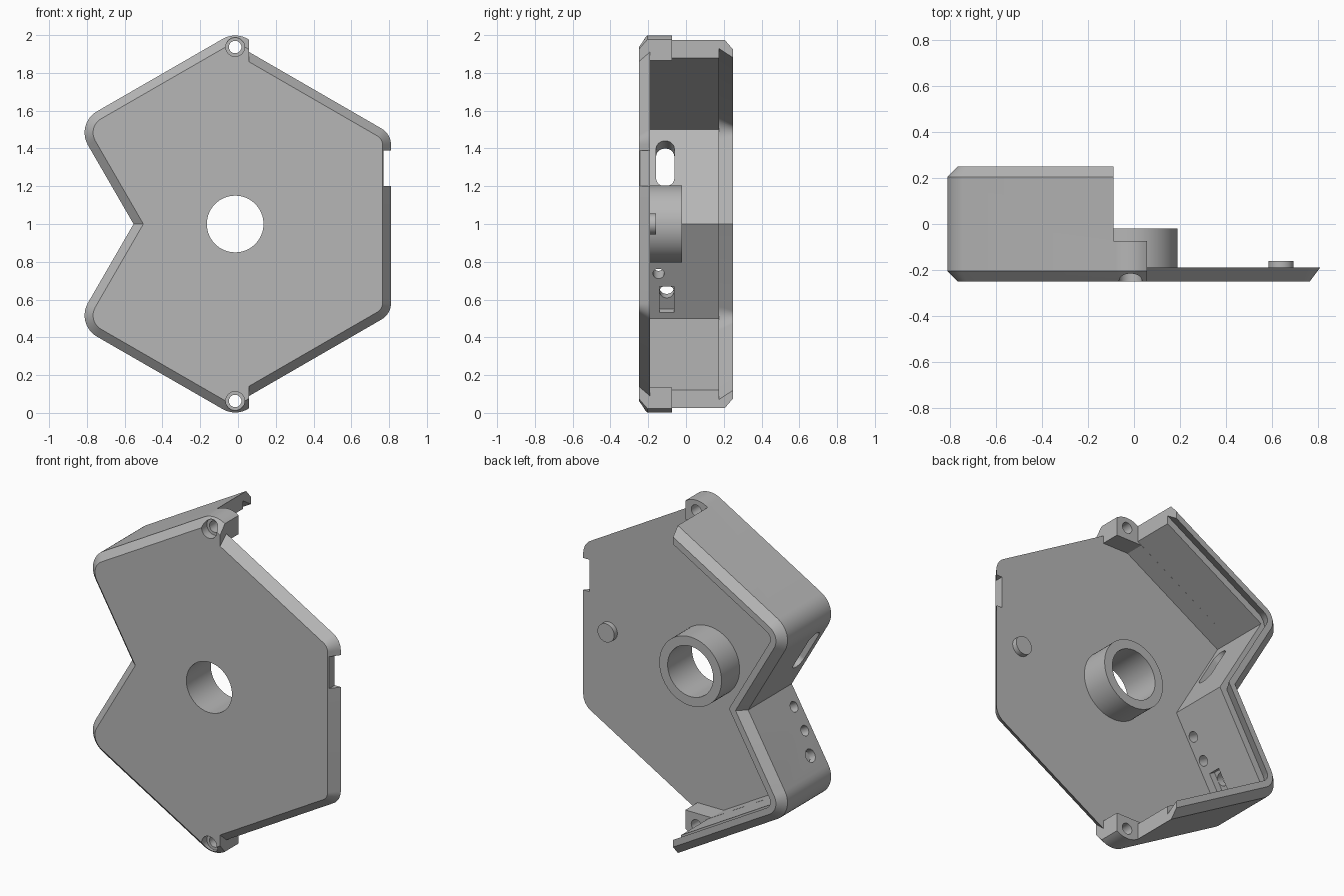
import bpy, bmesh, math
from mathutils import Vector, Matrix

if "Cube" in bpy.data.objects:
    bpy.data.objects.remove(bpy.data.objects["Cube"], do_unlink=True)

grey = bpy.data.materials.new("plain_grey")
grey.use_nodes = True
grey.diffuse_color = (0.47, 0.47, 0.47, 1)
grey.node_tree.nodes["Principled BSDF"].inputs["Base Color"].default_value = (0.47, 0.47, 0.47, 1)

CX = -0.015               # centre of the hexagon
FRONT, BACK = -0.25, 0.25
FLOOR, STEP = -0.19, -0.075
SLOPE = math.tan(math.radians(30))


def outline(points, radii, inset=0.0, segments=10):
    """Inset a counter-clockwise polygon and round its corners concentrically."""
    result, count = [], len(points)
    for i in range(count):
        a, b, c = (Vector(points[(i + k) % count]) for k in (-1, 0, 1))
        d1, d2 = (b - a).normalized(), (c - b).normalized()
        n1, n2 = Vector((-d1.y, d1.x)), Vector((-d2.y, d2.x))
        bisector = (n1 + n2) / (1 + n1.dot(n2))
        corner = b + bisector * inset
        if radii[i] == 0:
            result.append(corner)
            continue
        r = radii[i] - inset
        centre = corner + bisector * r
        turn = math.atan2(d1.x * d2.y - d1.y * d2.x, d1.dot(d2))
        for k in range(segments + 1):
            result.append(centre - Matrix.Rotation(turn * k / segments, 2) @ n1 * r)
    return result


def circle(x, z, r, n=48):
    return [(x + r * math.cos(math.tau * k / n), z + r * math.sin(math.tau * k / n)) for k in range(n)]


def rect(x0, x1, z0, z1):
    return [(x0, z0), (x1, z0), (x1, z1), (x0, z1)]


def loft(name, layers, matrix=None):
    """Solid through (outline, depth) layers stacked along y."""
    bm = bmesh.new()
    rings = [[bm.verts.new((p[0], y, p[1])) for p in pts] for pts, y in layers]
    n = len(rings[0])
    for low, high in zip(rings, rings[1:]):
        for k in range(n):
            j = (k + 1) % n
            bm.faces.new((low[k], low[j], high[j], high[k]))
    bm.faces.new(rings[0])
    bm.faces.new(rings[-1])
    if matrix:
        bm.transform(matrix)
    bmesh.ops.recalc_face_normals(bm, faces=bm.faces)
    mesh = bpy.data.meshes.new(name)
    bm.to_mesh(mesh)
    bm.free()
    mesh.materials.append(grey)
    obj = bpy.data.objects.new(name, mesh)
    bpy.context.collection.objects.link(obj)
    return obj


def prism(pts, y0, y1, name="cutter", matrix=None):
    return loft(name, [(pts, y0), (pts, y1)], matrix)


def combine(target, tool, operation="DIFFERENCE"):
    mod = target.modifiers.new("cut", "BOOLEAN")
    mod.operation, mod.solver, mod.object = operation, "EXACT", tool
    bpy.context.view_layer.objects.active = target
    bpy.ops.object.modifier_apply(modifier=mod.name)
    bpy.data.objects.remove(tool, do_unlink=True)


# Housing outline: rounded hexagon with a V notch on one side
TIP, RIGHT = 1.018, 0.88
upper_left, notch = (-0.86, 0.531), (-0.553, 0)
shell_pts = [(CX, 1 + TIP), (upper_left[0], 1 + upper_left[1]), (notch[0], 1),
             (upper_left[0], 1 - upper_left[1]), (CX, 1 - TIP),
             (CX + RIGHT, 1 - TIP / 2), (CX + RIGHT, 1 + TIP / 2)]
round_shell = [0.13, 0.13, 0, 0.13, 0.13, 0.13, 0.13]
BEVEL, WALL = 0.045, 0.082
housing = loft("housing", [
    (outline(shell_pts, round_shell, BEVEL), FRONT),
    (outline(shell_pts, round_shell), FRONT + BEVEL),
    (outline(shell_pts, round_shell), BACK - BEVEL),
    (outline(shell_pts, round_shell, BEVEL), BACK)])

# Cavity, leaving a flat screw block at the top and bottom tips
inner = outline(shell_pts, [0] * 7, WALL)
low = [(1.0, 1.865), (-0.115, 1.865)] + inner[1:4] + [(-0.115, 0.135), (1.0, 0.135)]
combine(housing, prism(low, FLOOR, STEP + 0.02))
combine(housing, prism(inner, STEP, 0.18))

# Dovetail groove for a sliding lid
combine(housing, loft("cutter", [(outline(shell_pts, round_shell, 0.04), 0.175),
                                 (outline(shell_pts, round_shell, 0.088), 0.26)]))

# Open side
combine(housing, prism(rect(0.057, 1.2, -0.2, 2.2), -0.4, 0.4))
combine(housing, prism(rect(-0.09, 1.2, -0.2, 2.2), STEP, 0.4))

# Front plate with undercut edges on the open side
R, EDGE = 0.953, 0.81
plate_pts = [(0, 1 + R + CX * SLOPE), (0, 1 - R - CX * SLOPE), (EDGE, 1 - R / 2), (EDGE, 1 + R / 2)]
plate_round = [0, 0, 0.1, 0.1]
combine(housing, loft("plate", [(outline(plate_pts, plate_round, BEVEL), FRONT),
                                (outline(plate_pts, plate_round), FLOOR)]), "UNION")
combine(housing, prism(rect(0.77, 1, 1.2, 1.39), -0.4, 0))

# Centre collar and locating peg
collar = prism(circle(CX, 1, 0.205, 64), FLOOR - 0.02, -0.02, "centre_collar")
peg = prism(circle(0.64, 1, 0.055, 32), FLOOR - 0.02, -0.16, "locating_peg")
combine(housing, collar, "UNION")
combine(housing, peg, "UNION")
combine(housing, prism(circle(CX, 1, 0.15, 64), -0.4, 0.2))

# Counterbored screw holes at the tips
for side in (-1, 1):
    z = 1 + side * 0.937
    combine(housing, prism(circle(CX, z, 0.033, 32), -0.4, 0))
    combine(housing, prism(circle(CX, z, 0.05, 32), -0.4, -0.2))


def wall_frame(y, z):
    """Local x runs along the notch wall, y points out through it, z is depth."""
    side = 1 if z > 1 else -1
    inside = notch[0] + WALL / math.cos(math.radians(30))
    place = Vector((inside - abs(z - 1) * SLOPE, y, z))
    along = Vector((-0.5, 0, side * math.sqrt(0.75)))
    out = Vector((-math.sqrt(0.75), 0, -side * 0.5))
    frame = Matrix((along, out, Vector((0, 1, 0)))).transposed().to_4x4()
    return Matrix.Translation(place) @ frame


# Cable slot in the upper notch wall
slot = outline(rect(-0.139, 0.139, -0.048, 0.048), [0.0479] * 4)
combine(housing, prism(slot, -0.1, 0.15, matrix=wall_frame(-0.11, 1.32)))

# Round holes and a switch pocket in the lower notch wall
for y, z, r in ((-0.145, 0.86, 0.03), (-0.145, 0.737, 0.03), (-0.102, 0.622, 0.038)):
    combine(housing, prism(circle(0, 0, r, 32), -0.05, 0.15, matrix=wall_frame(y, z)))
combine(housing, prism(rect(-0.08, 0.08, -0.038, 0.038), -0.03, 0.04,
                       matrix=wall_frame(-0.102, 0.6)))

# Smooth the round corners, keep the bevels crisp
bpy.ops.object.select_all(action="DESELECT")
housing.select_set(True)
bpy.context.view_layer.objects.active = housing
bpy.ops.object.shade_smooth_by_angle(angle=math.radians(25))
